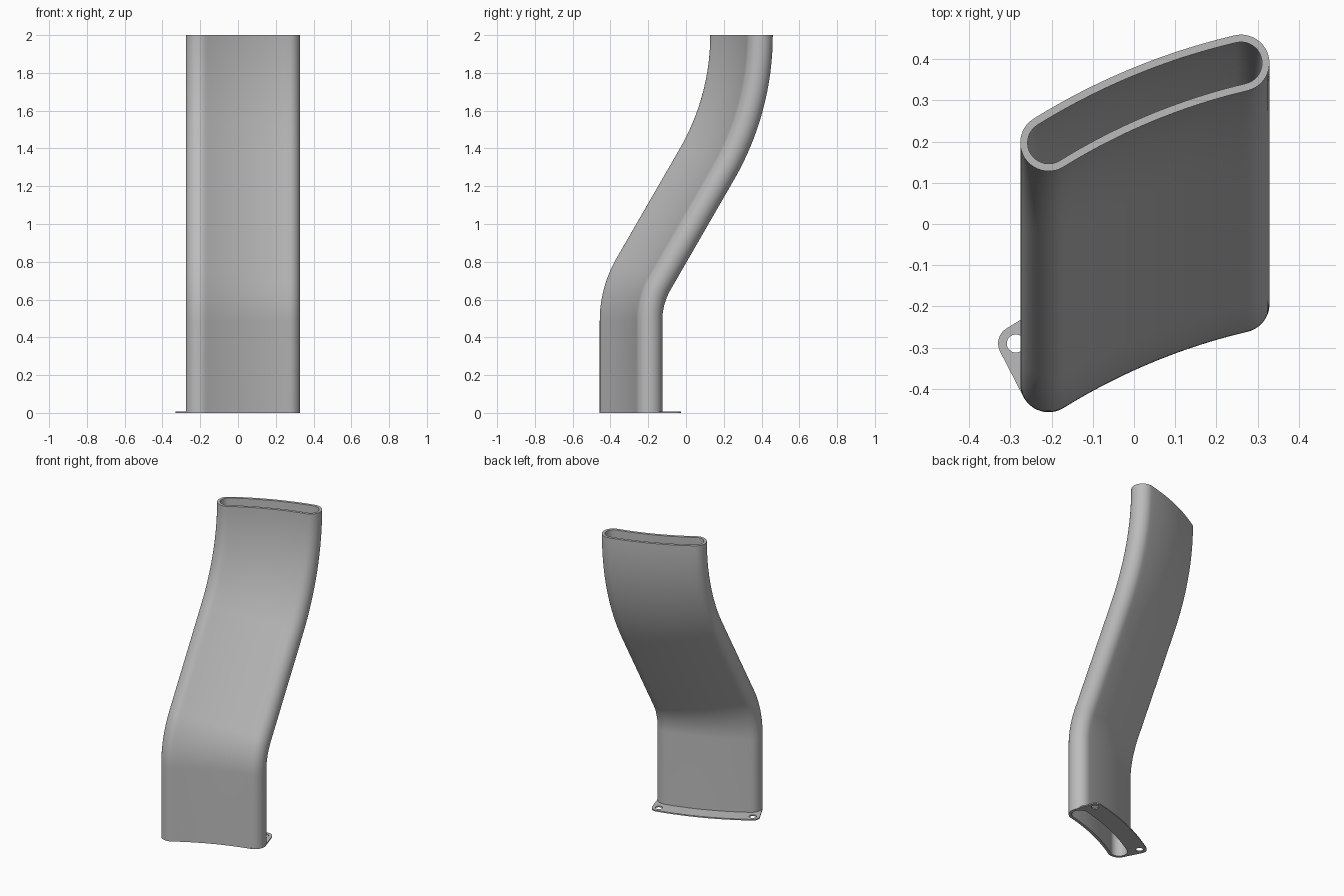
import bpy, bmesh
from math import sin, cos, radians, degrees, acos, atan2, hypot, tan

if "Cube" in bpy.data.objects:
    bpy.data.objects.remove(bpy.data.objects["Cube"], do_unlink=True)

grey = bpy.data.materials.new("plain grey")
grey.use_nodes = True
colour = (0.5, 0.5, 0.5, 1)
grey.diffuse_color = colour
grey.node_tree.nodes["Principled BSDF"].inputs["Base Color"].default_value = colour

# Curved slot section: an arc band with round ends, in plan at the base
RADIUS, HALF, MID = 1.564, 9.3, 112.5
END_R, WALL, PLATE = 0.069, 0.018, 0.008
EAR_R, EAR_DIST, EAR_ANGLE, HOLE_R = 0.043, 1.689, 9.85, 0.022
LEFT, RIGHT = MID + HALF, MID - HALF
CENTRE = (0.0265 - 1.543 * cos(radians(MID)), -0.2915 - 1.543 * sin(radians(MID)))
FRONT_Y = -0.457


def polar(c, r, deg):
    return (c[0] + r * cos(radians(deg)), c[1] + r * sin(radians(deg)))


def arc(c, r, a, b, n=20):
    return [polar(c, r, a + (b - a) * i / n) for i in range(n + 1)]


END_L, END_RT = polar(CENTRE, RADIUS, LEFT), polar(CENTRE, RADIUS, RIGHT)


def section(r):
    back = arc(CENTRE, RADIUS + r, LEFT, RIGHT)
    right = arc(END_RT, r, RIGHT, RIGHT - 180)
    front = arc(CENTRE, RADIUS - r, RIGHT, LEFT)
    left = arc(END_L, r, LEFT + 180, LEFT)
    return back[:-1] + right[:-1] + front[:-1] + left[:-1]


# Path of the front edge: (y, z, lean), two bends joined by a straight run
LEAN, LOW_R, HIGH_R, BEND_Z, SHIFT = 30, 0.66, 1.2, 0.488, 0.585
path = [(FRONT_Y, PLATE, 0)]
steps = 16
for i in range(steps + 1):
    t = radians(LEAN * i / steps)
    path.append((FRONT_Y + LOW_R * (1 - cos(t)), BEND_Z + LOW_R * sin(t), t))
for i in range(steps, -1, -1):
    t = radians(LEAN * i / steps)
    path.append((FRONT_Y + SHIFT - HIGH_R * (1 - cos(t)), 2 - HIGH_R * sin(t), t))

# Duct: outer and inner skins swept along the path, closed by rims
bm = bmesh.new()


def sweep(profile):
    return [[bm.verts.new((x, py + (y - FRONT_Y) * cos(t), pz - (y - FRONT_Y) * sin(t)))
             for x, y in profile] for py, pz, t in path]


def bridge(a, b):
    n = len(a)
    for i in range(n):
        j = (i + 1) % n
        bm.faces.new((a[i], a[j], b[j], b[i]))


outer, inner = sweep(section(END_R)), sweep(section(END_R - WALL))
for skin in (outer, inner):
    for low, high in zip(skin, skin[1:]):
        bridge(low, high)
bridge(outer[0], inner[0])
bridge(outer[-1], inner[-1])
bmesh.ops.recalc_face_normals(bm, faces=bm.faces)
mesh = bpy.data.meshes.new("duct")
bm.to_mesh(mesh)
bm.free()
duct = bpy.data.objects.new("duct", mesh)
bpy.context.collection.objects.link(duct)

# Mounting plate outline: front of the section, then tangents round two ears
ear_l = polar(CENTRE, EAR_DIST, MID + EAR_ANGLE)
ear_r = polar(CENTRE, EAR_DIST, MID - EAR_ANGLE)


def tangent(end, ear, side):
    dx, dy = ear[0] - end[0], ear[1] - end[1]
    return degrees(atan2(dy, dx) + side * acos((END_R - EAR_R) / hypot(dx, dy)))


tan_l, tan_r = tangent(END_L, ear_l, 1), tangent(END_RT, ear_r, -1)
outline = (arc(CENTRE, RADIUS - END_R, RIGHT, LEFT)[:-1]
           + arc(END_L, END_R, LEFT + 180, tan_l)
           + arc(ear_l, EAR_R, tan_l, MID + EAR_ANGLE)[:-1]
           + arc(CENTRE, EAR_DIST + EAR_R, MID + EAR_ANGLE, MID - EAR_ANGLE)[:-1]
           + arc(ear_r, EAR_R, MID - EAR_ANGLE, tan_r)
           + arc(END_RT, END_R, tan_r, RIGHT - 180)[:-1])
holes = [section(END_R - WALL)] + [arc(e, HOLE_R, 0, 360, 32)[:-1] for e in (ear_l, ear_r)]

# Filled flat curve gives the plate with its opening and screw holes
curve = bpy.data.curves.new("mounting_plate", "CURVE")
curve.dimensions = "2D"
curve.fill_mode = "BOTH"
curve.extrude = PLATE / 2
for loop in [outline] + holes:
    spline = curve.splines.new("POLY")
    spline.points.add(len(loop) - 1)
    for point, (x, y) in zip(spline.points, loop):
        point.co = (x, y, 0, 1)
    spline.use_cyclic_u = True
plate = bpy.data.objects.new("mounting_plate", curve)
plate.location.z = PLATE / 2
bpy.context.collection.objects.link(plate)
bpy.ops.object.select_all(action="DESELECT")
plate.select_set(True)
bpy.context.view_layer.objects.active = plate
bpy.ops.object.convert(target="MESH")
plate = bpy.context.object

for part in (duct, plate):
    part.data.materials.clear()
    part.data.materials.append(grey)
    bpy.ops.object.select_all(action="DESELECT")
    part.select_set(True)
    bpy.context.view_layer.objects.active = part
    bpy.ops.object.shade_smooth_by_angle(angle=radians(35))
